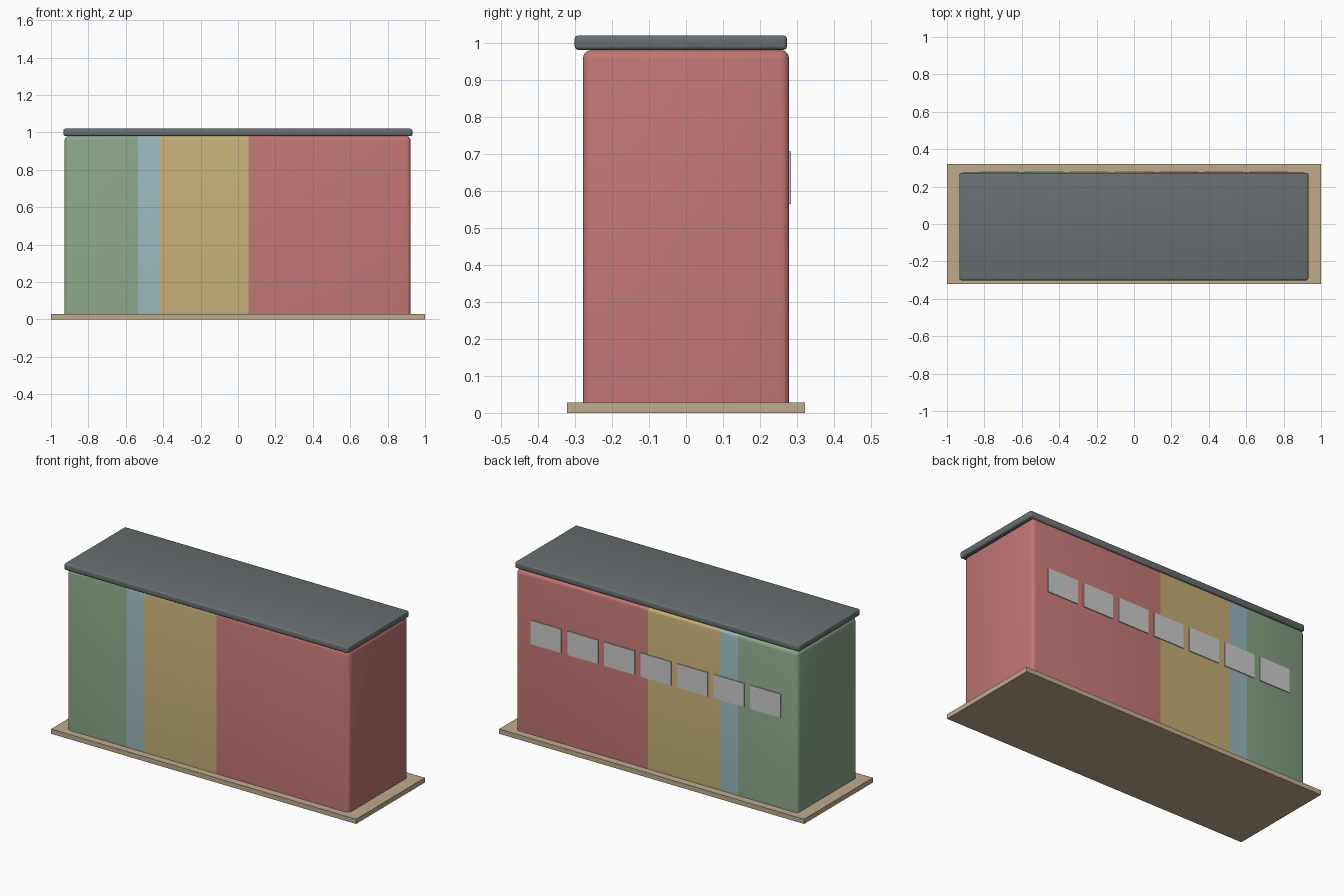
import bpy
import bmesh

if "Cube" in bpy.data.objects:
    bpy.data.objects.remove(bpy.data.objects["Cube"])


def material(name, rgb):
    mat = bpy.data.materials.new(name)
    mat.diffuse_color = (*rgb, 1)
    mat.use_nodes = True
    mat.node_tree.nodes["Principled BSDF"].inputs["Base Color"].default_value = mat.diffuse_color
    return mat


def box(name, lo, hi, mat=None, bevel=0, flat_bottom=False, cut=None):
    """Box from corner to corner, optionally rounded and trimmed to an x range."""
    bm = bmesh.new()
    bmesh.ops.create_cube(bm, size=1)
    for v in bm.verts:
        v.co = [lo[i] + (v.co[i] + 0.5) * (hi[i] - lo[i]) for i in range(3)]
    if bevel:
        edges = [e for e in bm.edges
                 if not (flat_bottom and all(v.co.z < lo[2] + 1e-5 for v in e.verts))]
        bmesh.ops.bevel(bm, geom=edges, offset=bevel, segments=3,
                        profile=0.5, affect='EDGES')
    for x, side in zip(cut or (), (-1, 1)):
        if lo[0] < x < hi[0]:
            bmesh.ops.bisect_plane(bm, geom=bm.verts[:] + bm.edges[:] + bm.faces[:],
                                   plane_co=(x, 0, 0), plane_no=(side, 0, 0),
                                   clear_outer=True)
    bmesh.ops.recalc_face_normals(bm, faces=bm.faces) if not cut else None
    mesh = bpy.data.meshes.new(name)
    bm.to_mesh(mesh)
    bm.free()
    obj = bpy.data.objects.new(name, mesh)
    bpy.context.collection.objects.link(obj)
    if mat:
        mesh.materials.append(mat)
    if bevel:
        bpy.ops.object.select_all(action='DESELECT')
        obj.select_set(True)
        bpy.context.view_layer.objects.active = obj
        bpy.ops.object.shade_smooth_by_angle()
    return obj


# Ground slab
box("base_slab", (-1, -0.322, 0), (1, 0.322, 0.028),
    material("sand", (0.53, 0.41, 0.27)))

# Rounded body, split into four coloured sections
LEFT, RIGHT = -0.928, 0.923
sections = [
    ("green_section", LEFT, -0.535, (0.25, 0.38, 0.25)),
    ("blue_section", -0.535, -0.42, (0.31, 0.47, 0.50)),
    ("yellow_section", -0.42, 0.055, (0.55, 0.42, 0.18)),
    ("red_section", 0.055, RIGHT, (0.53, 0.18, 0.17)),
]
for name, x0, x1, rgb in sections:
    box(name, (LEFT, -0.279, 0.01), (RIGHT, 0.279, 0.981), material(name, rgb),
        bevel=0.024, flat_bottom=True, cut=(x0, x1))

# Flat roof, shifted slightly to the front
box("roof", (-0.933, -0.301, 0.981), (0.932, 0.273, 1.02),
    material("slate", (0.14, 0.16, 0.165)), bevel=0.01)

# Row of windows along the back
for i in range(7):
    x = -0.72 + 0.24 * i
    box(f"window_{i + 1}", (x - 0.1, 0.26, 0.565), (x + 0.1, 0.284, 0.706))
